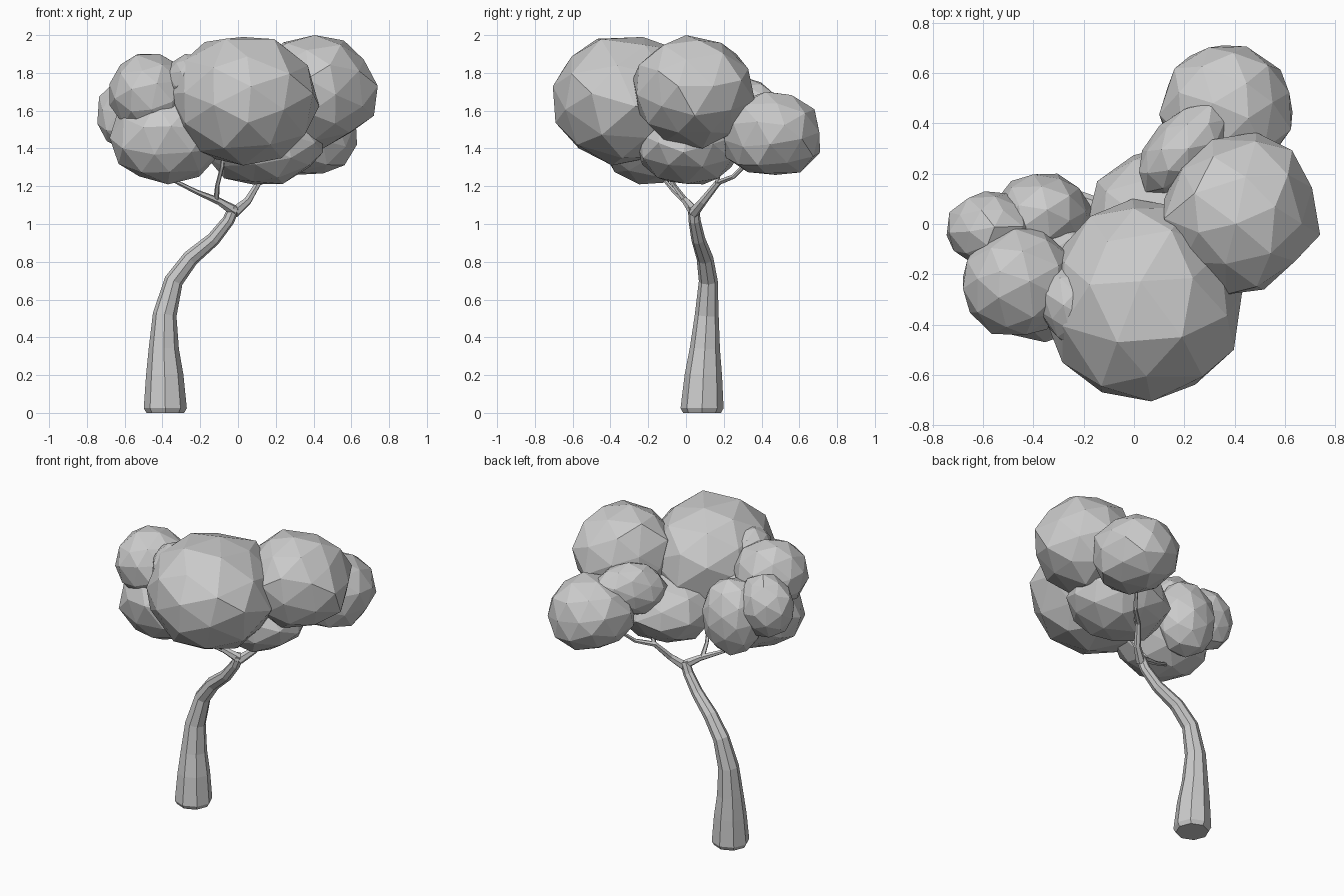
import bpy, bmesh, random
from mathutils import Vector, Euler

cube = bpy.data.objects.get("Cube")
if cube:
    bpy.data.objects.remove(cube)

grey = bpy.data.materials.new("plain grey")
grey.use_nodes = True
COLOUR = (0.6, 0.6, 0.6, 1)
grey.diffuse_color = COLOUR
grey.node_tree.nodes["Principled BSDF"].inputs["Base Color"].default_value = COLOUR


def finish(bm, name):
    bmesh.ops.recalc_face_normals(bm, faces=bm.faces)
    mesh = bpy.data.meshes.new(name)
    bm.to_mesh(mesh)
    bm.free()
    mesh.materials.append(grey)
    obj = bpy.data.objects.new(name, mesh)
    bpy.context.collection.objects.link(obj)
    return obj


def foliage(name, low, high, seed, lean):
    """Faceted leaf clump filling the box from low to high, drawn out along its diagonal by lean."""
    rng = random.Random(seed)
    bm = bmesh.new()
    bmesh.ops.create_icosphere(bm, subdivisions=2, radius=1)
    turn = Euler([rng.uniform(0, 6) for _ in range(3)]).to_matrix()
    for v in bm.verts:
        v.co = turn @ v.co
        v.co += Vector([rng.uniform(-0.05, 0.05) for _ in range(3)])
        v.co += lean * Vector((v.co.y, v.co.x, 0))
    for axis in range(3):
        values = [v.co[axis] for v in bm.verts]
        a, b = min(values), max(values)
        for v in bm.verts:
            t = (v.co[axis] - a) / (b - a)
            v.co[axis] = low[axis] + t * (high[axis] - low[axis])
    return finish(bm, name)


def limb(name, path, sides, flat_base=False):
    """Tapered tube through (x, y, z, radius) points."""
    bm = bmesh.new()
    pts = [Vector(p[:3]) for p in path]
    rings = []
    for i, p in enumerate(pts):
        along = pts[min(i + 1, len(pts) - 1)] - pts[max(i - 1, 0)]
        if flat_base and i < 2:
            along = Vector((0, 0, 1))
        turn = Vector((0, 0, 1)).rotation_difference(along.normalized())
        ring = bmesh.ops.create_circle(bm, segments=sides, radius=path[i][3])["verts"]
        for v in ring:
            v.co = p + turn @ v.co
        rings.append(ring)
    for a, b in zip(rings, rings[1:]):
        for i in range(sides):
            j = (i + 1) % sides
            bm.faces.new((a[i], a[j], b[j], b[i]))
    bm.faces.new(rings[0])
    bm.faces.new(rings[-1])
    return finish(bm, name)


# Curved trunk
limb("trunk", [(-.385, .085, 0, .1), (-.385, .085, .025, .114),
               (-.388, .092, .2, .099), (-.393, .1, .34, .08),
               (-.388, .11, .52, .063), (-.34, .118, .7, .05),
               (-.25, .1, .82, .044), (-.13, .065, .92, .037),
               (-.05, .045, 1.02, .032), (-.02, .04, 1.09, .03)], 8, True)

# Forked branches
limb("right_branch", [(-.02, .04, 1.06, .03), (.05, .09, 1.12, .022),
                      (.11, .17, 1.22, .017), (.2, .25, 1.25, .013),
                      (.28, .36, 1.36, .01)], 6)
limb("right_twig", [(.11, .17, 1.21, .015), (.14, .16, 1.29, .012),
                    (.16, .12, 1.38, .01)], 5)
limb("left_branch", [(-.02, .04, 1.07, .03), (-.1, .0, 1.12, .02),
                     (-.22, -.06, 1.17, .013), (-.36, -.12, 1.24, .01)], 6)
limb("left_twig", [(-.115, -.005, 1.125, .016), (-.11, -.06, 1.2, .012),
                   (-.085, -.12, 1.3, .011), (-.07, -.16, 1.42, .01)], 5)

# Leaf clumps: opposite corners of each one's box, then its lean
clumps = {
    "front_large": ((-.36, -.705, 1.31), (.43, .1, 1.99), 0),
    "right_large": ((.12, -.28, 1.4), (.74, .365, 2), 0),
    "back": ((.1, .2, 1.26), (.63, .71, 1.7), 0),
    "back_small": ((.02, .12, 1.44), (.39, .485, 1.78), .25),
    "centre_low": ((-.18, -.28, 1.21), (.45, .31, 1.64), 0),
    "left_low": ((-.68, -.47, 1.21), (-.08, .08, 1.72), 0),
    "left_top": ((-.68, -.44, 1.46), (-.23, -.02, 1.9), 0),
    "left_back": ((-.55, -.13, 1.24), (-.17, .2, 1.73), 0),
    "left_side": ((-.745, -.18, 1.39), (-.4, .13, 1.79), 0),
    "left_tuft": ((-.385, -.49, 1.63), (-.1, -.16, 1.9), -.15),
}
for seed, (name, (low, high, lean)) in enumerate(clumps.items()):
    foliage(name + "_foliage", low, high, seed + 3, lean)
